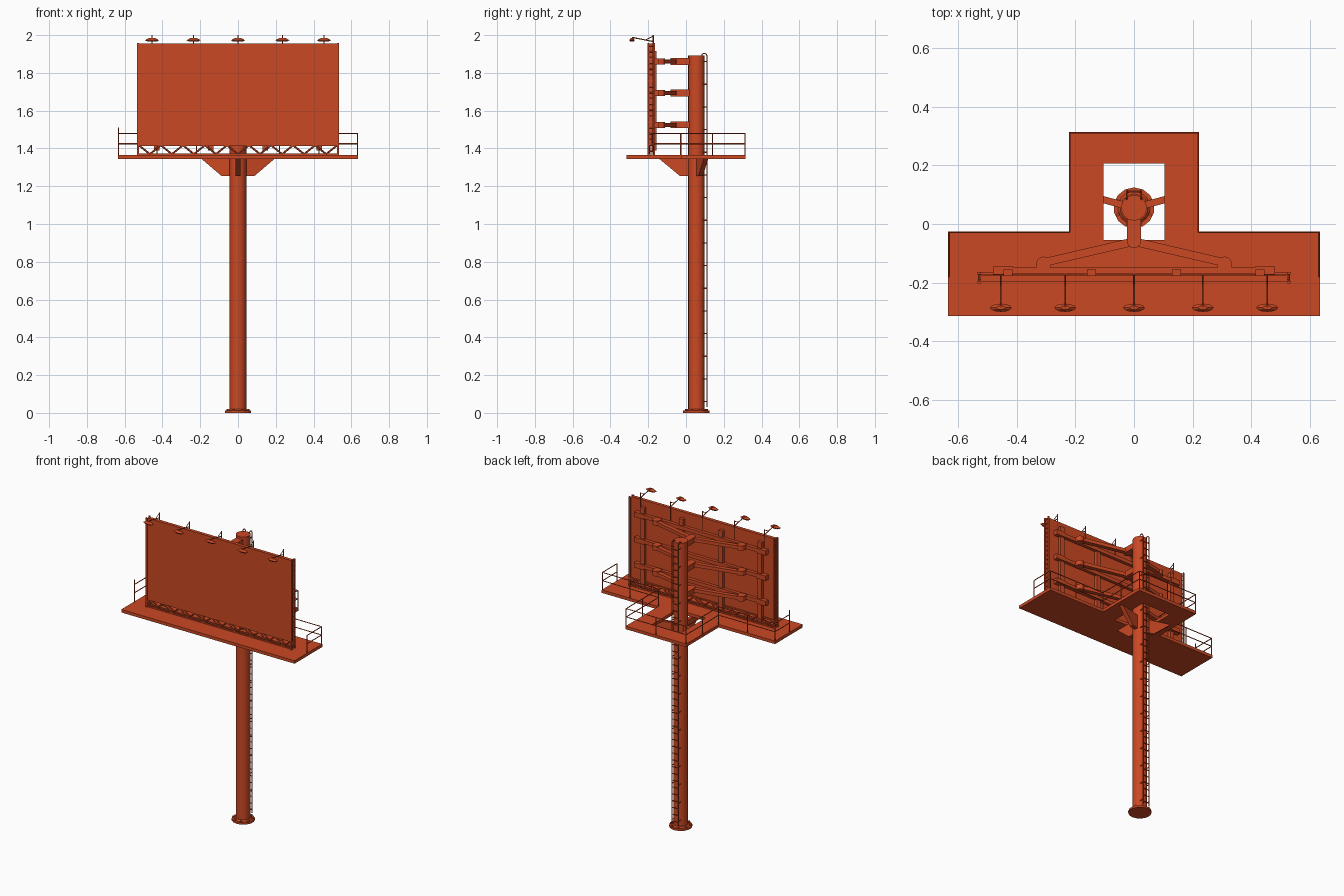
import bpy, bmesh, math
from mathutils import Vector, Matrix

cube = bpy.data.objects.get("Cube")
if cube:
    bpy.data.objects.remove(cube, do_unlink=True)

paint = bpy.data.materials.new("orange_red_paint")
paint.use_nodes = True
COLOR = (0.60, 0.065, 0.017, 1)
paint.diffuse_color = COLOR
paint.node_tree.nodes["Principled BSDF"].inputs["Base Color"].default_value = COLOR

POLE_Y = 0.055
DECK = 1.365


def finish(name, bm, smooth=False):
    bmesh.ops.recalc_face_normals(bm, faces=bm.faces)
    mesh = bpy.data.meshes.new(name)
    bm.to_mesh(mesh)
    bm.free()
    mesh.materials.append(paint)
    obj = bpy.data.objects.new(name, mesh)
    bpy.context.collection.objects.link(obj)
    if smooth:
        bpy.ops.object.select_all(action='DESELECT')
        obj.select_set(True)
        bpy.context.view_layer.objects.active = obj
        bpy.ops.object.shade_smooth_by_angle(angle=math.radians(35))
    return obj


def box(bm, x0, x1, y0, y1, z0, z1):
    mid = Vector((x0 + x1, y0 + y1, z0 + z1)) / 2
    size = Matrix.Diagonal((x1 - x0, y1 - y0, z1 - z0, 1))
    bmesh.ops.create_cube(bm, size=1, matrix=Matrix.Translation(mid) @ size)


def rod(bm, a, b, r=0.003, sides=6, r2=None):
    a, b = Vector(a), Vector(b)
    turn = (b - a).to_track_quat('Z', 'Y').to_matrix().to_4x4()
    bmesh.ops.create_cone(bm, cap_ends=True, segments=sides, radius1=r,
                          radius2=r if r2 is None else r2, depth=(b - a).length,
                          matrix=Matrix.Translation((a + b) / 2) @ turn)


def path(bm, points, r=0.003):
    for a, b in zip(points, points[1:]):
        rod(bm, a, b, r)


def beam(bm, a, b, width, height):
    """Flat-sided horizontal beam between two points."""
    a, b = Vector(a), Vector(b)
    d = b - a
    m = (Matrix.Translation((a + b) / 2) @ Matrix.Rotation(math.atan2(d.y, d.x), 4, 'Z')
         @ Matrix.Diagonal((d.length, width, height, 1)))
    bmesh.ops.create_cube(bm, size=1, matrix=m)


# Pole and base flange
bm = bmesh.new()
rod(bm, (0, POLE_Y, 0.01), (0, POLE_Y, 1.893), 0.044, 16)
finish("pole", bm, True)
bm = bmesh.new()
rod(bm, (0, POLE_Y, 0), (0, POLE_Y, 0.012), 0.07, 14)
rod(bm, (0, POLE_Y, 0.012), (0, POLE_Y, 0.02), 0.056, 14, 0.048)
for i in range(8):
    t = math.tau * (i + 0.5) / 8
    x, y = 0.06 * math.cos(t), POLE_Y + 0.06 * math.sin(t)
    rod(bm, (x, y, 0.01), (x, y, 0.02), 0.006)
finish("base_flange", bm)

# T-shaped deck with an opening around the pole
bm = bmesh.new()
half = [(0.635, -0.315), (0.635, -0.025), (0.222, -0.025), (0.222, 0.315)]
outer = half + [(-x, y) for x, y in reversed(half)]
hole = [(0.105, -0.055), (0.105, 0.207), (-0.105, 0.207), (-0.105, -0.055)]
edges = []
for loop in (outer, hole):
    vs = [bm.verts.new((x, y, 1.345)) for x, y in loop]
    edges += [bm.edges.new((v, vs[i - 1])) for i, v in enumerate(vs)]
bmesh.ops.triangle_fill(bm, edges=edges, use_beauty=True, use_dissolve=False)
top = bmesh.ops.extrude_face_region(bm, geom=bm.faces[:])["geom"]
bmesh.ops.translate(bm, vec=(0, 0, DECK - 1.345),
                    verts=[v for v in top if isinstance(v, bmesh.types.BMVert)])
finish("deck", bm)

# Three tapered brackets below the deck
bm = bmesh.new()
profile = [(0.035, 1.345), (0.197, 1.345), (0.088, 1.255), (0.035, 1.255)]
for angle in (15, 165, 270):
    spin = Matrix.Translation((0, POLE_Y, 0)) @ Matrix.Rotation(math.radians(angle), 4, 'Z')
    rings = [[bm.verts.new(spin @ Vector((r, s, z))) for r, z in profile] for s in (-0.012, 0.012)]
    for ring in rings:
        bm.faces.new(ring)
    for i in range(4):
        bm.faces.new((rings[0][i - 1], rings[0][i], rings[1][i], rings[1][i - 1]))
finish("deck_brackets", bm)

# Pole ladder with rails curling over the top
bm = bmesh.new()
for x in (-0.024, 0.024):
    arc = [(x, 0.097 + 0.014 * math.cos(t), 1.89 + 0.014 * math.sin(t))
           for t in (math.pi * i / 6 for i in range(7))]
    path(bm, [(x, 0.111, 0.03)] + arc + [(x, 0.083, 1.88)])
    for i in range(16):
        z = 0.06 + i * 0.12
        rod(bm, (x, 0.085, z), (x, 0.111, z))
for i in range(41):
    z = 0.05 + i * 0.045
    rod(bm, (-0.024, 0.111, z), (0.024, 0.111, z))
finish("pole_ladder", bm)

# Display panel with a thin rim
bm = bmesh.new()
box(bm, -0.525, 0.525, -0.198, -0.176, 1.418, 1.955)
finish("display_panel", bm)

# Ladder frames at both ends of the panel
bm = bmesh.new()
for s in (-1, 1):
    x = s * 0.53
    for y in (-0.199, -0.168):
        box(bm, x - 0.005, x + 0.005, y - 0.004, y + 0.004, DECK, 1.957)
    for i in range(19):
        z = 1.385 + i * 0.031
        rod(bm, (x, -0.199, z), (x, -0.168, z))
finish("panel_end_ladders", bm)

# Zigzag truss between deck and panel
bm = bmesh.new()
count = 18
step = 1.05 / count
for y in (-0.192, -0.17):
    for z in (1.37, 1.417):
        box(bm, -0.53, 0.53, y - 0.004, y + 0.004, z - 0.004, z + 0.004)
    path(bm, [(-0.525 + i * step, y, 1.37 if i % 2 else 1.417) for i in range(count + 1)], 0.005)
finish("lower_truss", bm)

# Uprights behind the panel
bm = bmesh.new()
for x in (-0.43, -0.145, 0.145, 0.43):
    box(bm, x - 0.015, x + 0.015, -0.177, -0.156, 1.39, 1.915)
finish("panel_uprights", bm)

# Three tiers of support arms
for tier, z in (("lower", 1.525), ("middle", 1.693), ("upper", 1.86)):
    bm = bmesh.new()
    box(bm, -0.024, 0.024, -0.058, POLE_Y, z - 0.018, z + 0.018)
    rod(bm, (0, -0.058, z - 0.018), (0, -0.058, z + 0.018), 0.024, 12)
    box(bm, -0.48, 0.48, -0.17, -0.149, z - 0.012, z + 0.012)
    for s in (-1, 1):
        beam(bm, (0, -0.06, z), (s * 0.31, -0.132, z), 0.028, 0.022)
        box(bm, s * 0.31 - 0.024, s * 0.31 + 0.024, -0.165, -0.135, z - 0.016, z + 0.016)
        rod(bm, (s * 0.31, -0.135, z - 0.016), (s * 0.31, -0.135, z + 0.016), 0.024, 12)
        box(bm, s * 0.448 - 0.034, s * 0.448 + 0.034, -0.173, -0.145, z - 0.016, z + 0.016)
    finish(tier + "_support_arms", bm)

# Guard rails along the rear edges of the deck
bm = bmesh.new()
for s in (-1, 1):
    route = [(s * 0.632, -0.18), (s * 0.632, -0.028), (s * 0.22, -0.028),
             (s * 0.22, 0.312), (0, 0.312)]
    for z in (1.425, 1.48):
        path(bm, [(x, y, z) for x, y in route])
    posts = route + [(s * 0.43, -0.028), (s * 0.22, 0.14)]
    for x, y in posts:
        rod(bm, (x, y, 1.36), (x, y, 1.48))
rod(bm, (-0.632, -0.18, 1.36), (-0.632, -0.18, 1.51))
finish("guard_rails", bm)

# Floodlights on arms above the panel
for i, x in enumerate((-0.455, -0.235, 0, 0.235, 0.455)):
    bm = bmesh.new()
    rod(bm, (x, -0.173, 1.86), (x, -0.173, 2.0), 0.0035)
    rod(bm, (x, -0.173, 1.966), (x, -0.285, 1.988), 0.003)
    rod(bm, (x, -0.173, 1.995), (x, -0.215, 1.974), 0.002)
    finish(f"light_arm_{i + 1}", bm)
    bm = bmesh.new()
    squash = Matrix.Translation((x, -0.286, 1.975)) @ Matrix.Diagonal((1, 0.38, 1, 1))
    for r1, r2, depth, dz in ((0.024, 0.037, 0.008, -0.006), (0.037, 0.016, 0.012, 0.004)):
        bmesh.ops.create_cone(bm, cap_ends=True, segments=12, radius1=r1, radius2=r2,
                              depth=depth, matrix=squash @ Matrix.Translation((0, 0, dz)))
    finish(f"floodlight_{i + 1}", bm)
